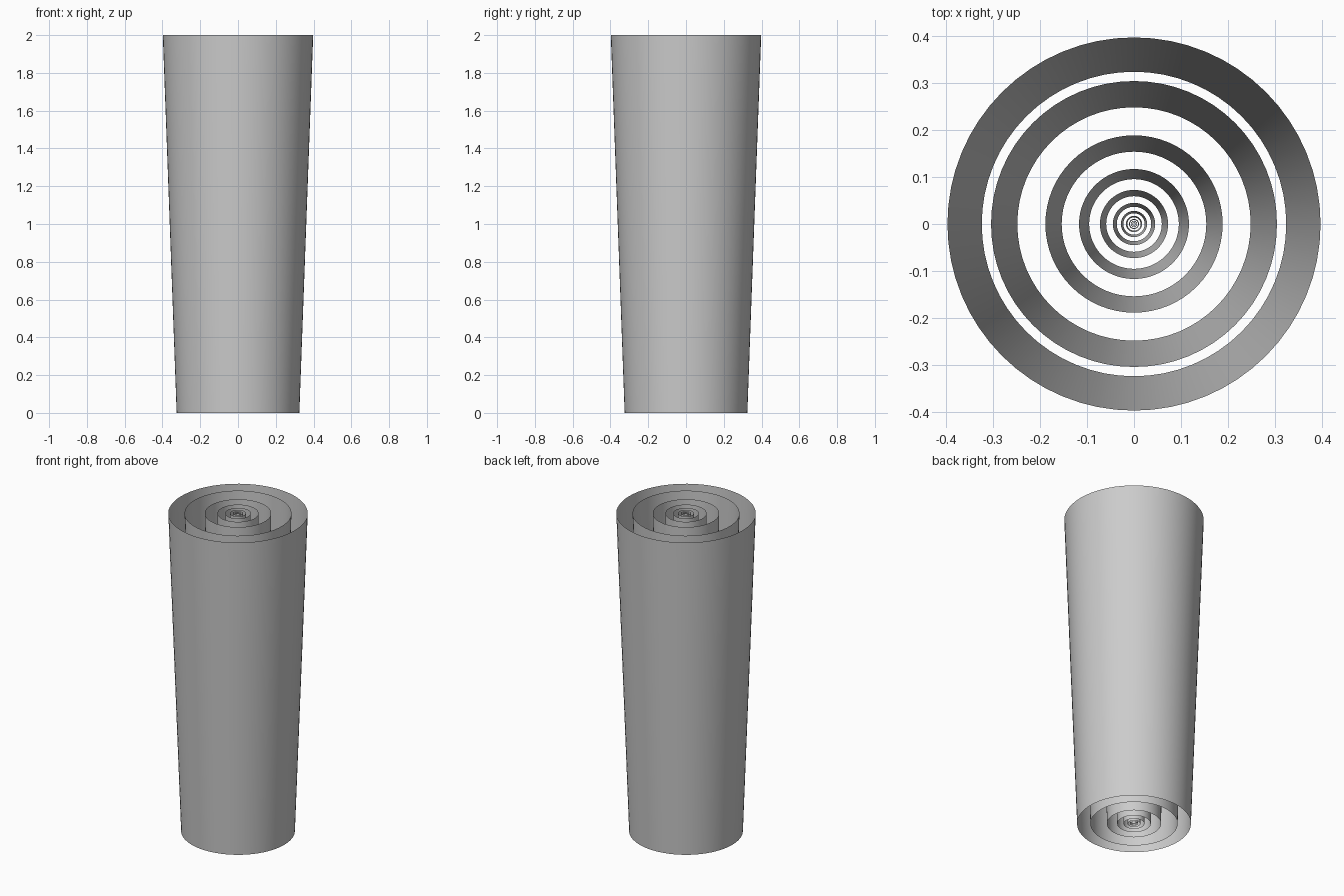
import bpy

if "Cube" in bpy.data.objects:
    bpy.data.objects.remove(bpy.data.objects["Cube"])

HEIGHT = 2.0
TAPER = 0.816          # bottom radius / top radius
GOLDEN = 0.62          # shrink between neighbouring inner sleeves
SIDES = 64

grey = bpy.data.materials.new("plain grey")
grey.diffuse_color = (0.6, 0.6, 0.6, 1)
grey.use_nodes = True
grey.node_tree.nodes["Principled BSDF"].inputs["Base Color"].default_value = grey.diffuse_color


def sleeve(name, top_radius):
    """Open, tapered, single-walled tube standing on z = 0."""
    bpy.ops.mesh.primitive_cone_add(
        vertices=SIDES, radius1=top_radius * TAPER, radius2=top_radius,
        depth=HEIGHT, end_fill_type='NOTHING', location=(0, 0, HEIGHT / 2))
    obj = bpy.context.object
    obj.name = name
    obj.data.materials.append(grey)
    bpy.ops.object.shade_smooth_by_angle()


# Outer wall
sleeve("outer_sleeve", 0.398)

# Concentric inner walls, each smaller than the last
for i in range(11):
    sleeve(f"inner_sleeve_{i + 1}", 0.305 * GOLDEN ** i)
